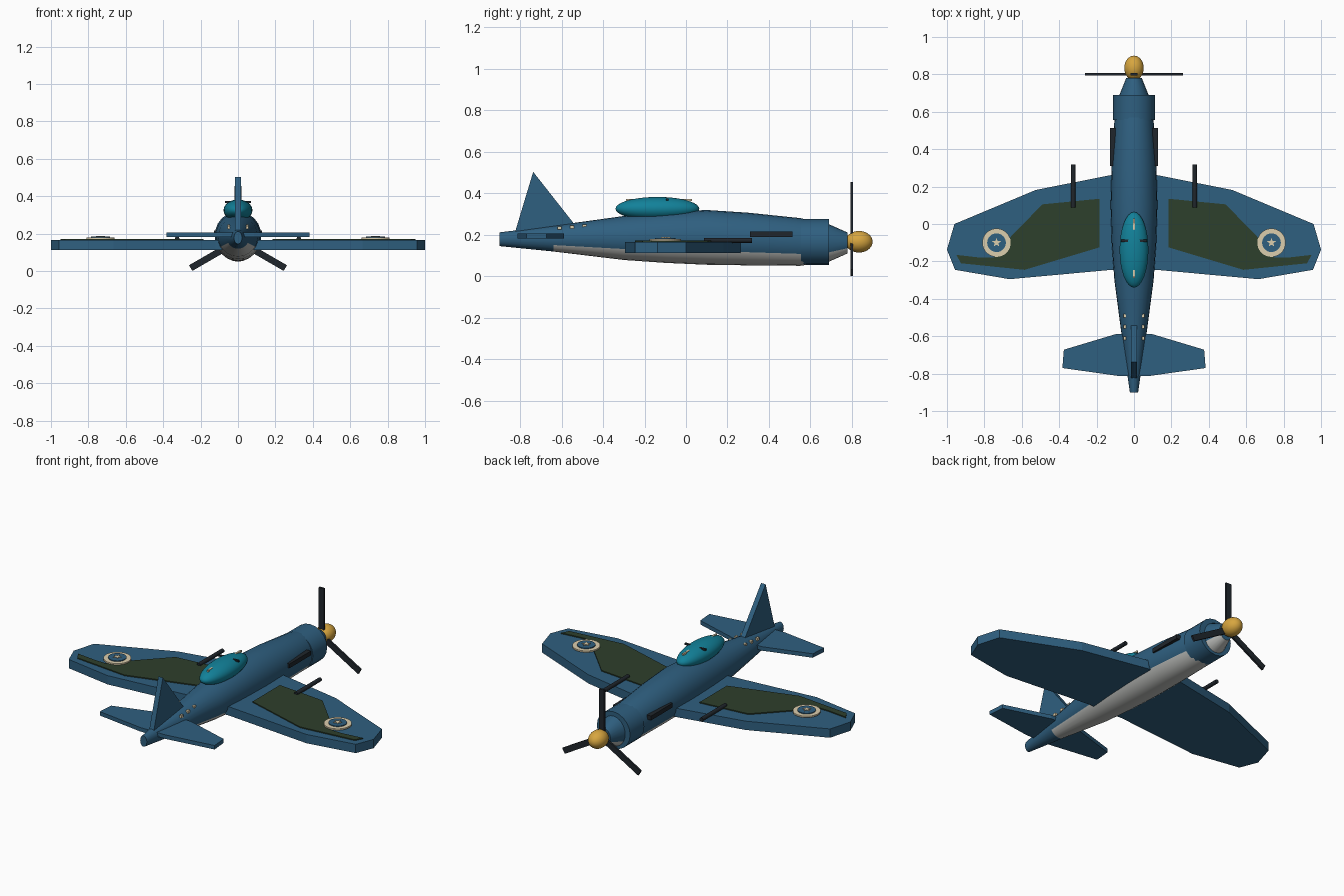
import bpy, bmesh
from math import sin, cos, pi, radians
from mathutils import Matrix, Vector

if "Cube" in bpy.data.objects:
    bpy.data.objects.remove(bpy.data.objects["Cube"])


def material(name, rgb):
    m = bpy.data.materials.new(name)
    m.use_nodes = True
    m.diffuse_color = (*rgb, 1)
    m.node_tree.nodes["Principled BSDF"].inputs["Base Color"].default_value = (*rgb, 1)
    return m


BLUE = material("navy_blue", (.028, .115, .215))
TEAL = material("canopy_teal", (.006, .22, .32))
GREEN = material("dark_green", (.027, .05, .025))
CREAM = material("cream", (.72, .62, .42))
BLACK = material("gun_black", (.014, .019, .025))
GREY = material("belly_grey", (.52, .53, .51))
GOLD = material("gold", (.68, .38, .05))


def finish(bm, name, mats, smooth=False):
    bmesh.ops.recalc_face_normals(bm, faces=bm.faces)
    mesh = bpy.data.meshes.new(name)
    bm.to_mesh(mesh)
    bm.free()
    for m in mats:
        mesh.materials.append(m)
    ob = bpy.data.objects.new(name, mesh)
    bpy.context.collection.objects.link(ob)
    if smooth:
        bpy.ops.object.select_all(action='DESELECT')
        ob.select_set(True)
        bpy.context.view_layer.objects.active = ob
        bpy.ops.object.shade_smooth_by_angle(angle=radians(35))
    return ob


def plate(name, outline, z0, z1, mat, matrix=Matrix()):
    """Extrude an XY outline from z0 to z1, then place it."""
    bm = bmesh.new()
    face = bm.faces.new([bm.verts.new((x, y, z0)) for x, y in outline])
    top = bmesh.ops.extrude_face_region(bm, geom=[face])["geom"]
    bmesh.ops.translate(bm, vec=(0, 0, z1 - z0),
                        verts=[v for v in top if isinstance(v, bmesh.types.BMVert)])
    bm.transform(matrix)
    return finish(bm, name, [mat])


def box(name, centre, size, mat, turn=Matrix()):
    bm = bmesh.new()
    bmesh.ops.create_cube(bm, size=1)
    bm.transform(turn @ Matrix.Translation(centre) @ Matrix.Diagonal((*size, 1)))
    return finish(bm, name, [mat])


def rod(name, centre, radius, length, mat, sides):
    """Cylinder lying along y."""
    bm = bmesh.new()
    bmesh.ops.create_cone(bm, cap_ends=True, segments=sides, radius1=radius,
                          radius2=radius, depth=length)
    bm.transform(Matrix.Translation(centre) @ Matrix.Rotation(pi / 2, 4, 'X'))
    return finish(bm, name, [mat], True)


def ellipsoid(name, centre, radii, mat):
    bm = bmesh.new()
    bmesh.ops.create_uvsphere(bm, u_segments=32, v_segments=18, radius=1)
    bm.transform(Matrix.Translation(centre) @ Matrix.Diagonal((*radii, 1)))
    return finish(bm, name, [mat], True)


def ring(x, y, r, n, inner=None):
    inner = inner or r
    return [(x + (inner if i % 2 else r) * sin(2 * pi * i / n),
             y + (inner if i % 2 else r) * cos(2 * pi * i / n)) for i in range(n)]


def mirrored(half):
    return half + [(-x, y) for x, y in reversed(half)]


# Fuselage: lofted ellipses (y, centre z, half width, half height), grey belly
SIDES = 24
stations = [(-.9, .178, .022, .033), (-.64, .181, .06, .062), (-.3, .184, .105, .106),
            (-.1, .187, .119, .123), (.1, .187, .125, .132), (.3, .179, .12, .127),
            (.55, .165, .105, .115), (.69, .16, .078, .09), (.78, .16, .042, .05)]
bm = bmesh.new()
loops = [[bm.verts.new((rx * cos(2 * pi * i / SIDES), y, cz + rz * sin(2 * pi * i / SIDES)))
          for i in range(SIDES)] for y, cz, rx, rz in stations]
for s, (a, b) in enumerate(zip(loops, loops[1:])):
    for i in range(SIDES):
        j = (i + 1) % SIDES
        f = bm.faces.new((a[i], a[j], b[j], b[i]))
        f.material_index = int(s > 0 and sin(2 * pi * (i + .5) / SIDES) < -.5)
bm.faces.new(loops[0])
bm.faces.new(loops[-1])
finish(bm, "fuselage", [BLUE, GREY], True)
rod("engine_cowling", (0, .623, .165), .111, .135, BLUE, 20)

# Wing and tail surfaces
plate("wing", mirrored([(.12, .262), (.525, .182), (.96, 0), (1, -.137), (.957, -.245),
                        (.665, -.295), (.12, -.245)]), .112, .165, BLUE)
plate("tailplane", mirrored([(.095, -.588), (.375, -.672), (.383, -.77), (.085, -.812)]),
      .181, .205, BLUE)
upright = Matrix(((0, 0, 1, 0), (1, 0, 0, 0), (0, 1, 0, 0), (0, 0, 0, 1)))
plate("tail_fin", [(-.53, .24), (-.737, .503), (-.828, .2), (-.6, .19)],
      -.015, .015, BLUE, upright)

# Parts on both sides
camouflage = [(.185, .135), (.49, .105), (.69, -.1), (.75, -.18), (.82, -.18), (.95, -.165),
              (.925, -.21), (.585, -.245), (.185, -.125)]
for side, s in (("left", 1), ("right", -1)):
    plate(side + "_camouflage", [(s * x, y) for x, y in camouflage], .164, .171, GREEN)
    plate(side + "_roundel_ring", ring(s * .735, -.1, .076, 32), .17, .179, CREAM)
    plate(side + "_roundel_disc", ring(s * .735, -.1, .05, 32), .178, .184, BLUE)
    plate(side + "_roundel_star", ring(s * .735, -.1, .025, 10, .011), .183, .188, CREAM)
    rod(side + "_cannon", (s * .325, .203, .173), .012, .23, BLACK, 12)
    box(side + "_exhaust", (s * .113, .412, .203), (.028, .205, .026), BLACK)
    for n in range(3):
        box(f"{side}_tail_marker_{n + 1}", (s * .05, -.61 + .06 * n, .232 + .005 * n),
            (.014, .018, .016), CREAM)

# Canopy with its frame bars
ellipsoid("canopy", (0, -.138, .325), (.077, .202, .057), TEAL)
box("canopy_long_bar", (0, -.13, .368), (.01, .32, .01), CREAM)
box("canopy_cross_bar", (0, -.09, .37), (.14, .012, .01), BLACK)

# Propeller
HUB = Vector((0, .8, .162))
for n in range(3):
    turn = Matrix.Translation(HUB) @ Matrix.Rotation(2 * pi * n / 3, 4, 'Y')
    box(f"propeller_blade_{n + 1}", (0, 0, .146), (.035, .012, .292), BLACK, turn)
ellipsoid("spinner", (0, .834, .166), (.052, .066, .052), GOLD)
